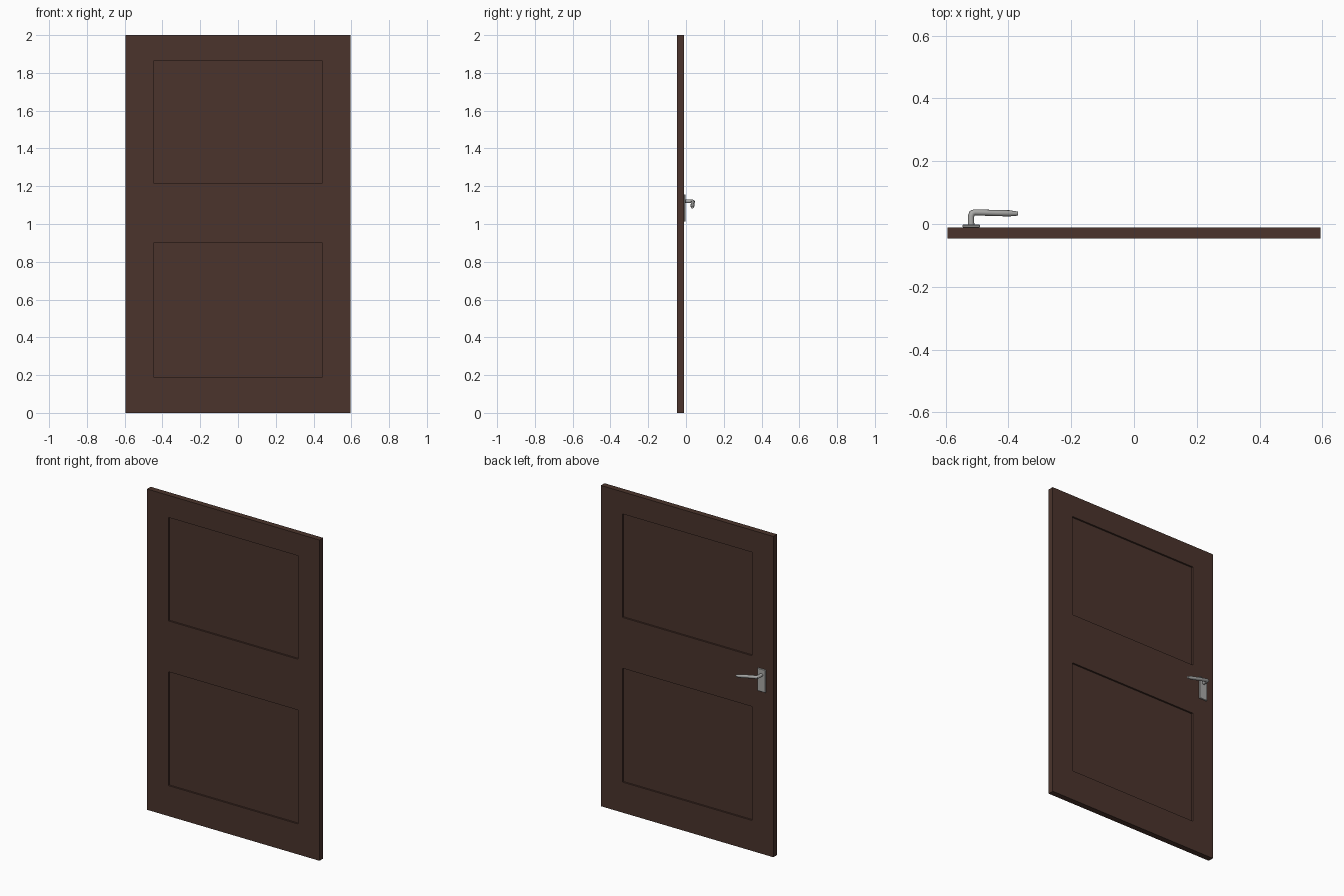
import bpy, bmesh, math
from mathutils import Vector

if "Cube" in bpy.data.objects:
    bpy.data.objects.remove(bpy.data.objects["Cube"])


def material(name, rgb):
    m = bpy.data.materials.new(name)
    m.diffuse_color = (*rgb, 1)
    m.use_nodes = True
    m.node_tree.nodes["Principled BSDF"].inputs["Base Color"].default_value = m.diffuse_color
    return m


wood = material("dark_brown_wood", (0.069, 0.034, 0.025))
metal = material("satin_metal", (0.40, 0.40, 0.39))


def box_bmesh(x0, x1, y0, y1, z0, z1):
    bm = bmesh.new()
    bmesh.ops.create_cube(bm, size=1)
    for v in bm.verts:
        v.co = Vector(((x0, x1)[v.co.x > 0], (y0, y1)[v.co.y > 0], (z0, z1)[v.co.z > 0]))
    return bm


def finish(bm, name, mat):
    bmesh.ops.recalc_face_normals(bm, faces=bm.faces)
    mesh = bpy.data.meshes.new(name)
    bm.to_mesh(mesh)
    bm.free()
    ob = bpy.data.objects.new(name, mesh)
    bpy.context.collection.objects.link(ob)
    mesh.materials.append(mat)
    return ob


# Door leaf: slab with two recessed panels on each side
PANEL_X = 0.447
PANELS = ((0.19, 0.90), (1.217, 1.862))
bm = box_bmesh(-0.595, 0.595, -0.047, -0.011, 0, 2)
cuts = [(Vector((x, 0, 0)), Vector((1, 0, 0))) for x in (-PANEL_X, PANEL_X)]
cuts += [(Vector((0, 0, z)), Vector((0, 0, 1))) for p in PANELS for z in p]
for co, no in cuts:
    bmesh.ops.bisect_plane(bm, geom=bm.verts[:] + bm.edges[:] + bm.faces[:],
                           plane_co=co, plane_no=no)
bm.normal_update()
recess = []
for f in bm.faces:
    c = f.calc_center_median()
    if abs(f.normal.y) > 0.9 and abs(c.x) < PANEL_X and any(a < c.z < b for a, b in PANELS):
        recess.append(f)
bmesh.ops.inset_individual(bm, faces=recess, thickness=0.0005, depth=-0.01)
finish(bm, "door_leaf", wood)

# Handle back plate with softened edges
plate = finish(box_bmesh(-0.547, -0.491, -0.011, -0.002, 1.014, 1.156), "handle_plate", metal)
bev = plate.modifiers.new("soft_edge", "BEVEL")
bev.width, bev.segments = 0.002, 1

# Lever handle: neck, rounded bend, drooping tapered grip (x, y, z, radius)
path = [(-0.519, -0.006, 1.120, 0.010), (-0.519, 0.026, 1.120, 0.010),
        (-0.516, 0.034, 1.119, 0.0105), (-0.508, 0.037, 1.118, 0.010),
        (-0.440, 0.035, 1.104, 0.010), (-0.397, 0.034, 1.094, 0.010),
        (-0.371, 0.033, 1.088, 0.0065)]
curve = bpy.data.curves.new("lever_path", "CURVE")
curve.dimensions = "3D"
curve.bevel_depth = 1.0
curve.bevel_resolution = 4
curve.use_fill_caps = True
spline = curve.splines.new("POLY")
spline.points.add(len(path) - 1)
for pt, (x, y, z, r) in zip(spline.points, path):
    pt.co = (x, y, z, 1)
    pt.radius = r
lever = bpy.data.objects.new("lever_handle", curve)
bpy.context.collection.objects.link(lever)
curve.materials.append(metal)
bpy.ops.object.select_all(action="DESELECT")
lever.select_set(True)
bpy.context.view_layer.objects.active = lever
bpy.ops.object.convert(target="MESH")
bpy.ops.object.shade_smooth_by_angle(angle=math.radians(35))
